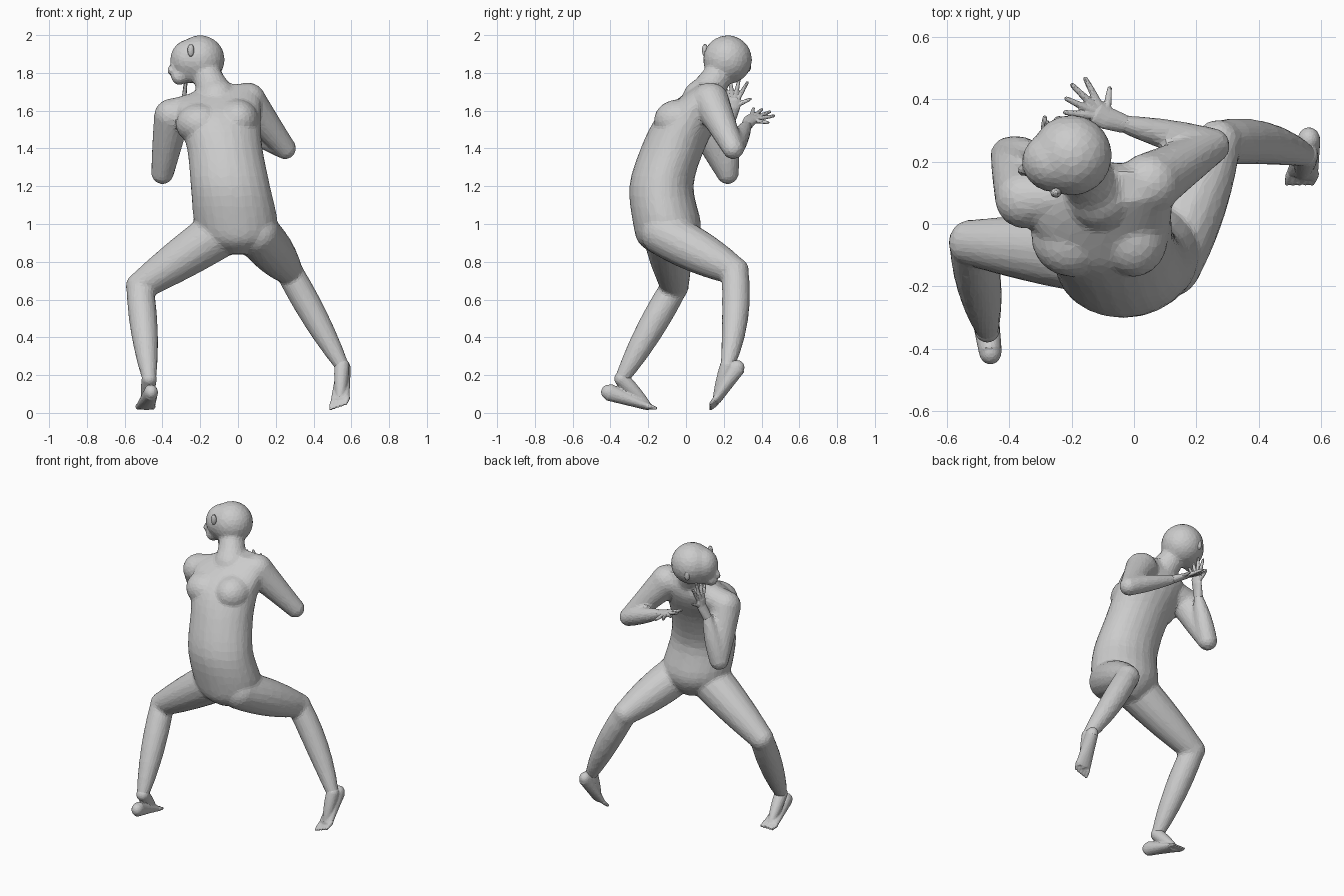
import bpy, bmesh, math
from mathutils import Vector

default_cube = bpy.data.objects.get("Cube")
if default_cube:
    bpy.data.objects.remove(default_cube, do_unlink=True)

shade = (.6, .6, .6, 1)
grey = bpy.data.materials.new("plain grey")
grey.use_nodes = True
grey.diffuse_color = shade
grey.node_tree.nodes["Principled BSDF"].inputs["Base Color"].default_value = shade


def tube(bm, centres, radii, side=(1, 0, 0), level=False, sides=16):
    """Closed loft; radii holds (radius along side, other radius) per centre."""
    rings = []
    last = len(centres) - 1
    for index, (centre, (wide, deep)) in enumerate(zip(centres, radii)):
        along = centres[min(index + 1, last)] - centres[max(index - 1, 0)]
        along = Vector((0, 0, 1)) if level else along.normalized()
        across = Vector(side)
        across = (across - along * across.dot(along)).normalized()
        other = along.cross(across)
        ring = []
        for corner in range(sides):
            angle = math.tau * corner / sides
            offset = across * wide * math.cos(angle) + other * deep * math.sin(angle)
            ring.append(bm.verts.new(centre + offset))
        rings.append(ring)
    for lower, upper in zip(rings, rings[1:]):
        for corner in range(sides):
            following = (corner + 1) % sides
            bm.faces.new((lower[corner], lower[following],
                          upper[following], upper[corner]))
    bm.faces.new(rings[0][::-1])
    bm.faces.new(rings[-1])


def ball(bm, centre, size):
    """Ellipsoid with the given half sizes."""
    made = bmesh.ops.create_icosphere(bm, subdivisions=3, radius=1)
    for vert in made["verts"]:
        vert.co = Vector([c * s + p for c, s, p in zip(vert.co, size, centre)])


def limb(bm, start, end, first, middle, final, bow=(0, 0, 0), steps=6):
    """Round limb, bowed sideways, with a parabolic radius and ball ends."""
    centres, radii = [], []
    for step in range(steps + 1):
        t = step / steps
        bulge = 4 * t * (1 - t)
        radius = first + (final - first) * t
        radius += (middle - (first + final) / 2) * bulge
        centres.append(start.lerp(end, t) + Vector(bow) * bulge)
        radii.append((radius, radius))
    tube(bm, centres, radii, side=(.3, .5, .8))
    ball(bm, start, [first] * 3)
    ball(bm, end, [final] * 3)


def smooth_rows(rows, steps=4):
    """Catmull-Rom curve through rows of numbers."""
    result = []
    last = len(rows) - 1
    for index in range(last):
        group = [rows[max(index - 1, 0)], rows[index],
                 rows[index + 1], rows[min(index + 2, last)]]
        for step in range(steps):
            t = step / steps
            result.append([
                b + t / 2 * (c - a + t * (2 * a - 5 * b + 4 * c - d
                                          + t * (3 * (b - c) + d - a)))
                for a, b, c, d in zip(*group)])
    return result + [list(rows[last])]


def finish(bm, name, voxel, smooth, ratio):
    """Blend the overlapping volumes into one faceted skin."""
    bmesh.ops.recalc_face_normals(bm, faces=bm.faces)
    mesh = bpy.data.meshes.new(name)
    bm.to_mesh(mesh)
    bm.free()
    mesh.materials.append(grey)
    obj = bpy.data.objects.new(name, mesh)
    bpy.context.collection.objects.link(obj)
    blend = obj.modifiers.new("blend", "REMESH")
    blend.mode = "VOXEL"
    blend.voxel_size = voxel
    soften = obj.modifiers.new("soften", "SMOOTH")
    soften.factor = .5
    soften.iterations = smooth
    facets = obj.modifiers.new("facets", "DECIMATE")
    facets.ratio = ratio


def make_hand(name, wrist, palm, forward, spread):
    """Flat palm with a thumb and four fingers fanned out."""
    bm = bmesh.new()
    forward = Vector(forward).normalized()
    spread = Vector(spread).normalized()
    knuckles = palm + forward * .04
    tube(bm, [wrist, palm, knuckles], [(.03, .027), (.038, .02), (.042, .016)], spread)
    for finger in range(5):
        is_thumb = finger == 0
        angle = math.radians(65 if is_thumb else 48 - 18 * finger)
        aim = forward * math.cos(angle) + spread * math.sin(angle)
        reach = .1 if is_thumb else .16 - .01 * abs(finger - 2)
        limb(bm, palm, palm + aim * reach, .013, .012, .008)
    finish(bm, name, .005, 1, .25)


def make_foot(name, ankle, heel, toe_ball, across, toe_aim):
    """Tapering foot with an instep, widest at the ball, with five toes."""
    bm = bmesh.new()
    across = Vector(across)
    centres, radii = [], []
    for step in range(5):
        t = step / 4
        centres.append(heel.lerp(toe_ball, t))
        radii.append((.037 + .014 * t, .046 - .024 * t))
    tube(bm, centres, radii, across)
    ball(bm, heel, (.036, .04, .04))
    limb(bm, ankle, toe_ball, .04, .035, .02)
    for toe in range(-2, 3):
        root = toe_ball + across * toe * .02
        limb(bm, root, root + Vector(toe_aim), .014, .012, .009)
    finish(bm, name, .006, 2, .3)


# Joints that set the pose
right_shoulder = Vector((-.35, .08, 1.57))
right_elbow = Vector((-.4, .22, 1.27))
right_wrist = Vector((-.32, .23, 1.54))
left_shoulder = Vector((.05, .13, 1.65))
left_elbow = Vector((.25, .25, 1.4))
left_wrist = Vector((-.03, .32, 1.52))
right_hip = Vector((-.1, -.1, .95))
right_knee = Vector((-.52, -.06, .67))
right_ankle = Vector((-.47, -.34, .18))
left_hip = Vector((.1, -.12, .95))
left_knee = Vector((.27, .26, .75))
left_ankle = Vector((.55, .22, .25))

body = bmesh.new()

# Torso rings: centre x, y, z, half width, half depth
torso = smooth_rows([
    (0, -.09, .84, .07, .08),
    (0, -.1, .9, .17, .15),
    (-.01, -.1, 1, .22, .18),
    (-.04, -.13, 1.2, .21, .17),
    (-.07, -.07, 1.4, .2, .17),
    (-.1, .01, 1.56, .22, .17),
    (-.1, .07, 1.65, .22, .13),
    (-.03, .12, 1.74, .12, .05),
])
tube(body, [Vector(row[:3]) for row in torso], [row[3:] for row in torso],
     level=True, sides=24)

# Chest muscles
ball(body, (-.2, -.04, 1.53), (.13, .13, .11))
ball(body, (0, -.04, 1.55), (.11, .13, .11))

# Neck, skull, jaw and nose, turned towards the right
skull = Vector((-.2, .22, 1.87))
chin = Vector((-.31, .18, 1.78))
neck = Vector((-.11, .09, 1.66))
limb(body, neck, skull, .11, .08, .08)
ball(body, skull, (.13, .13, .13))
ball(body, (-.25, .2, 1.87), (.11, .1, .11))
limb(body, skull, chin, .1, .09, .045)
limb(body, Vector((-.34, .18, 1.86)), Vector((-.36, .17, 1.81)), .01, .015, .018)

# Shoulder girdle
limb(body, neck, right_shoulder, .08, .08, .095)
limb(body, neck, left_shoulder, .08, .08, .1)

# Arms
limb(body, right_shoulder, right_elbow, .095, .08, .06)
limb(body, right_elbow, right_wrist, .06, .055, .03)
limb(body, left_shoulder, left_elbow, .1, .078, .058)
limb(body, left_elbow, left_wrist, .058, .05, .03)

# Legs
limb(body, right_hip, right_knee, .13, .11, .075)
limb(body, right_knee, right_ankle, .072, .072, .038)
limb(body, left_hip, left_knee, .12, .115, .075)
limb(body, left_knee, left_ankle, .072, .07, .038, bow=(0, .02, 0))
finish(body, "body", .012, 5, .16)

# Hands
make_hand("right_hand", right_wrist, Vector((-.29, .25, 1.62)), (.1, 0, 1), (0, 1, 0))
make_hand("left_hand", left_wrist, Vector((-.09, .34, 1.55)),
          (-.8, .5, .35), (.5, .8, -.3))

# Feet
make_foot("right_foot", right_ankle, Vector((-.46, -.41, .11)),
          Vector((-.49, -.2, .035)), (1, 0, 0), (0, .04, -.01))
make_foot("left_foot", left_ankle, Vector((.56, .27, .24)),
          Vector((.54, .16, .065)), (1, 0, .35), (-.01, -.03, -.03))

# Ears
for name, place in (("left_ear", (-.25, .1, 1.92)), ("right_ear", (-.24, .33, 1.84))):
    ear = bmesh.new()
    ball(ear, place, (.018, .016, .036))
    finish(ear, name, .006, 1, .4)
